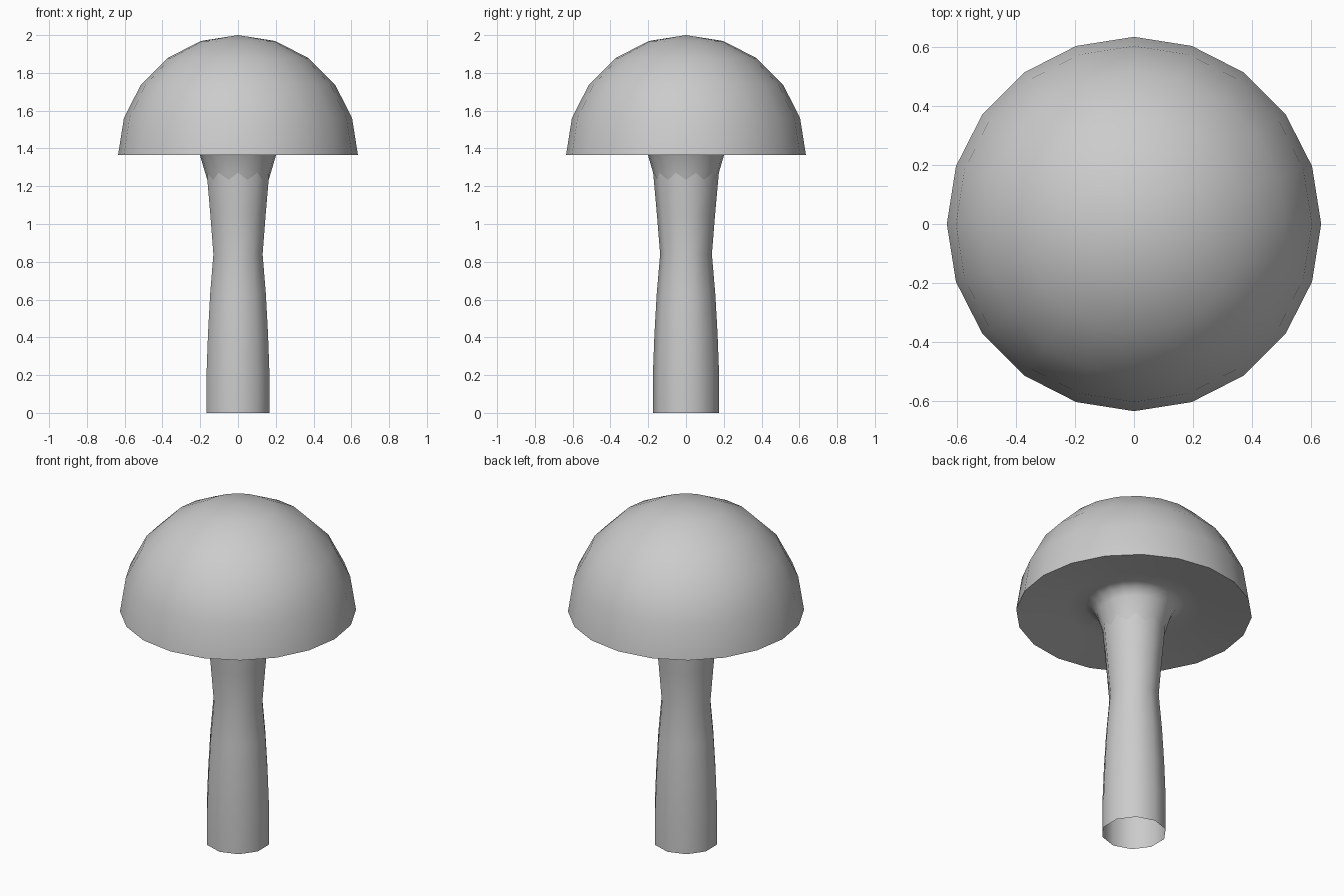
import bpy, bmesh
from math import sin, cos, pi

if "Cube" in bpy.data.objects:
    bpy.data.objects.remove(bpy.data.objects["Cube"])


def lathe(name, profile, sides, sharp=()):
    """Spin (radius, z) points around z; radius 0 becomes a pole."""
    bm = bmesh.new()
    rings = []
    for r, z in profile:
        n = 1 if r == 0 else sides
        rings.append([bm.verts.new((r * cos(pi / 2 + 2 * pi * i / sides),
                                    r * sin(pi / 2 + 2 * pi * i / sides), z))
                      for i in range(n)])
    for a, b in zip(rings, rings[1:]):
        for i in range(sides):
            j = (i + 1) % sides
            if len(b) == 1:
                bm.faces.new((a[i], a[j], b[0]))
            else:
                bm.faces.new((a[i], a[j], b[j], b[i]))
    for f in bm.faces:
        f.smooth = True
    # creased rings
    for k in sharp:
        for i in range(sides):
            e = bm.edges.get((rings[k][i], rings[k][(i + 1) % sides]))
            e.smooth = False
    mesh = bpy.data.meshes.new(name)
    bm.to_mesh(mesh)
    bm.free()
    obj = bpy.data.objects.new(name, mesh)
    bpy.context.collection.objects.link(obj)
    return obj


# stem: ten-sided open tube with a waist
lathe("stem", [(0.175, 0), (0.175, 0.21), (0.167, 0.42), (0.155, 0.63),
               (0.137, 0.84), (0.154, 1.05), (0.173, 1.26), (0.18, 1.36)], 10)

# cap: collar around the stem, hollow underside, then a half-sphere dome
R, base = 0.635, 1.365
under = [(0.155, 1.21), (0.172, 1.265), (0.2, 1.36), (0.225, 1.4),
         (0.27, 1.415), (0.36, 1.405), (0.5, 1.385)]
dome = [(R * cos(k * pi / 10), base + R * sin(k * pi / 10)) for k in range(5)]
lathe("cap", under + dome + [(0, base + R)], 20, sharp=[len(under)])
